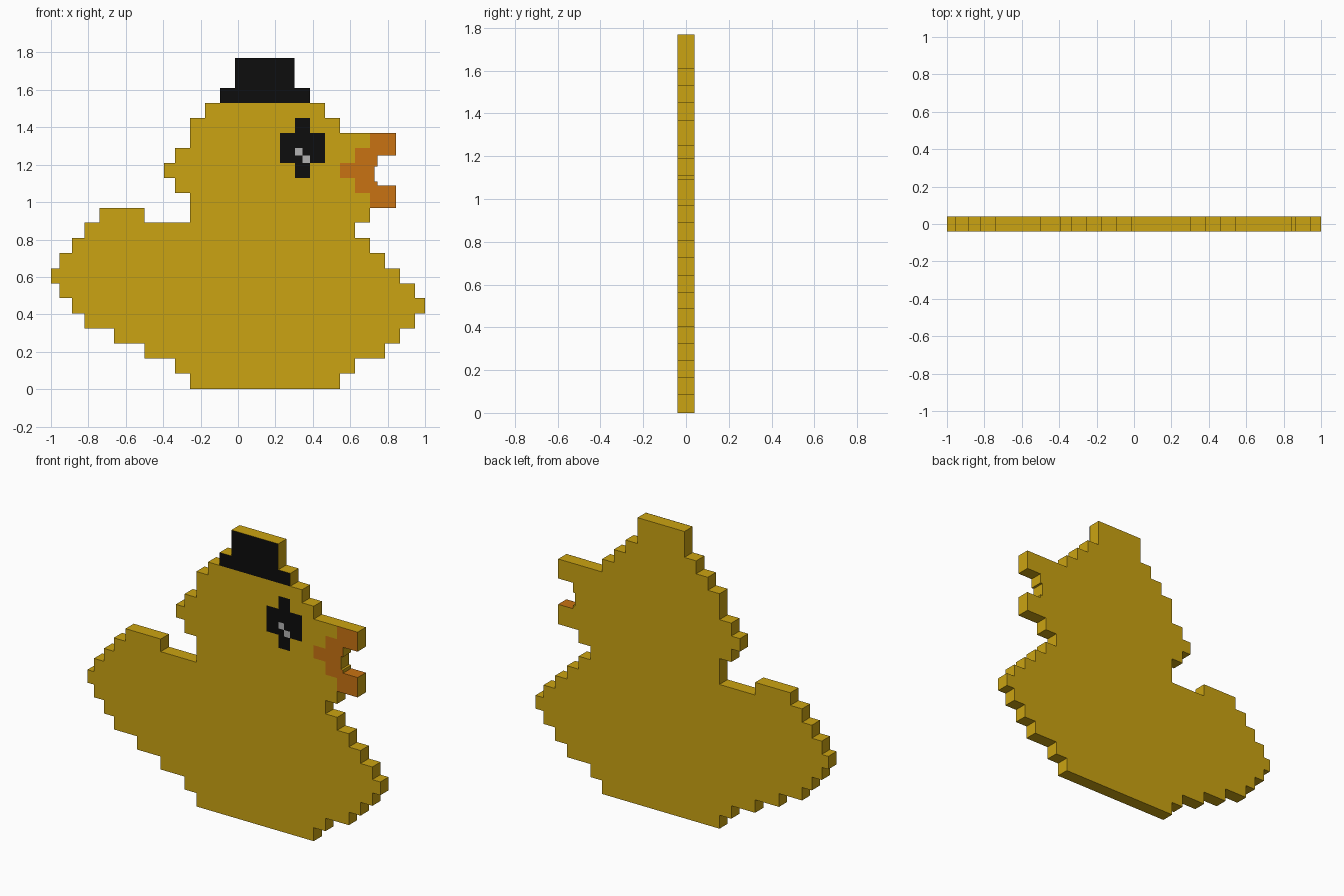
import bpy, bmesh

T = 0.04  # half thickness of the slab


def material(name, color):
    m = bpy.data.materials.new(name)
    m.diffuse_color = (*color, 1)
    return m


YELLOW = material("yellow", (0.60, 0.37, 0.006))
ORANGE = material("orange", (0.58, 0.17, 0.006))
BLACK = material("black", (0.004, 0.004, 0.004))
GREY = material("light_grey", (0.45, 0.45, 0.45))


def finish(name, bm, *mats):
    mesh = bpy.data.meshes.new(name)
    bm.to_mesh(mesh)
    bm.free()
    for m in mats:
        mesh.materials.append(m)
    obj = bpy.data.objects.new(name, mesh)
    bpy.context.collection.objects.link(obj)
    return obj


def staircase(steps):
    """Each step is (x, end z): go vertically at x, then across to the next x."""
    pts, z = [], 0.0
    for x, z_end in steps:
        pts += [(x, z), (x, z_end)]
        z = z_end
    return pts


def patches(name, rects, mat, lift):
    """Coloured pixels on the front face, each (x0, x1, z0, z1)."""
    bm = bmesh.new()
    for x0, x1, z0, z1 in rects:
        bm.faces.new([bm.verts.new((x, -T - lift, z)) for x, z in
                      ((x0, z0), (x1, z0), (x1, z1), (x0, z1))])
    return finish(name, bm, mat)


# Body slab: stepped left and right outlines, bottom to top
left = [(-0.257, 0.083), (-0.337, 0.163), (-0.50, 0.243), (-0.663, 0.325),
        (-0.82, 0.405), (-0.887, 0.487), (-0.955, 0.565), (-1.0, 0.645),
        (-0.955, 0.727), (-0.887, 0.807), (-0.82, 0.89), (-0.74, 0.968),
        (-0.50, 0.89), (-0.257, 1.05), (-0.337, 1.13), (-0.396, 1.21),
        (-0.337, 1.29), (-0.257, 1.45), (-0.177, 1.53), (-0.097, 1.61),
        (-0.017, 1.77)]
right = [(0.545, 0.083), (0.625, 0.163), (0.785, 0.243), (0.865, 0.325),
         (0.945, 0.405), (1.0, 0.487), (0.945, 0.565), (0.865, 0.645),
         (0.785, 0.727), (0.705, 0.807), (0.625, 0.89), (0.705, 0.968),
         (0.845, 1.09), (0.745, 1.11), (0.73, 1.19), (0.745, 1.25),
         (0.845, 1.37), (0.545, 1.45), (0.465, 1.53), (0.385, 1.61),
         (0.303, 1.77)]
outline = staircase(right) + staircase(left)[::-1]

bm = bmesh.new()
front = bm.faces.new([bm.verts.new((x, -T, z)) for x, z in outline])
ext = bmesh.ops.extrude_face_region(bm, geom=[front], use_keep_orig=True)
verts = [g for g in ext["geom"] if isinstance(g, bmesh.types.BMVert)]
bmesh.ops.translate(bm, verts=verts, vec=(0, 2 * T, 0))
bmesh.ops.recalc_face_normals(bm, faces=bm.faces)
# Top of the lower bill is orange
for f in bm.faces:
    c = f.calc_center_median()
    if abs(f.normal.z) > 0.9 and abs(c.z - 1.09) < 0.005:
        f.material_index = 1
finish("body", bm, YELLOW, ORANGE)

# Front colouring
patches("hat_front", [(-0.097, 0.385, 1.53, 1.61),
                      (-0.017, 0.303, 1.61, 1.77)], BLACK, 0.001)
patches("eye", [(0.305, 0.385, 1.13, 1.21), (0.225, 0.465, 1.21, 1.37),
                (0.305, 0.385, 1.37, 1.45)], BLACK, 0.001)
patches("eye_highlight", [(0.305, 0.345, 1.25, 1.29),
                          (0.345, 0.385, 1.21, 1.25)], GREY, 0.002)
patches("bill_front", [(0.705, 0.845, 0.968, 1.05), (0.625, 0.845, 1.05, 1.09),
                       (0.625, 0.745, 1.09, 1.11), (0.625, 0.73, 1.11, 1.13),
                       (0.545, 0.73, 1.13, 1.19), (0.545, 0.745, 1.19, 1.21),
                       (0.625, 0.745, 1.21, 1.25), (0.625, 0.845, 1.25, 1.29),
                       (0.705, 0.845, 1.29, 1.37)], ORANGE, 0.001)
